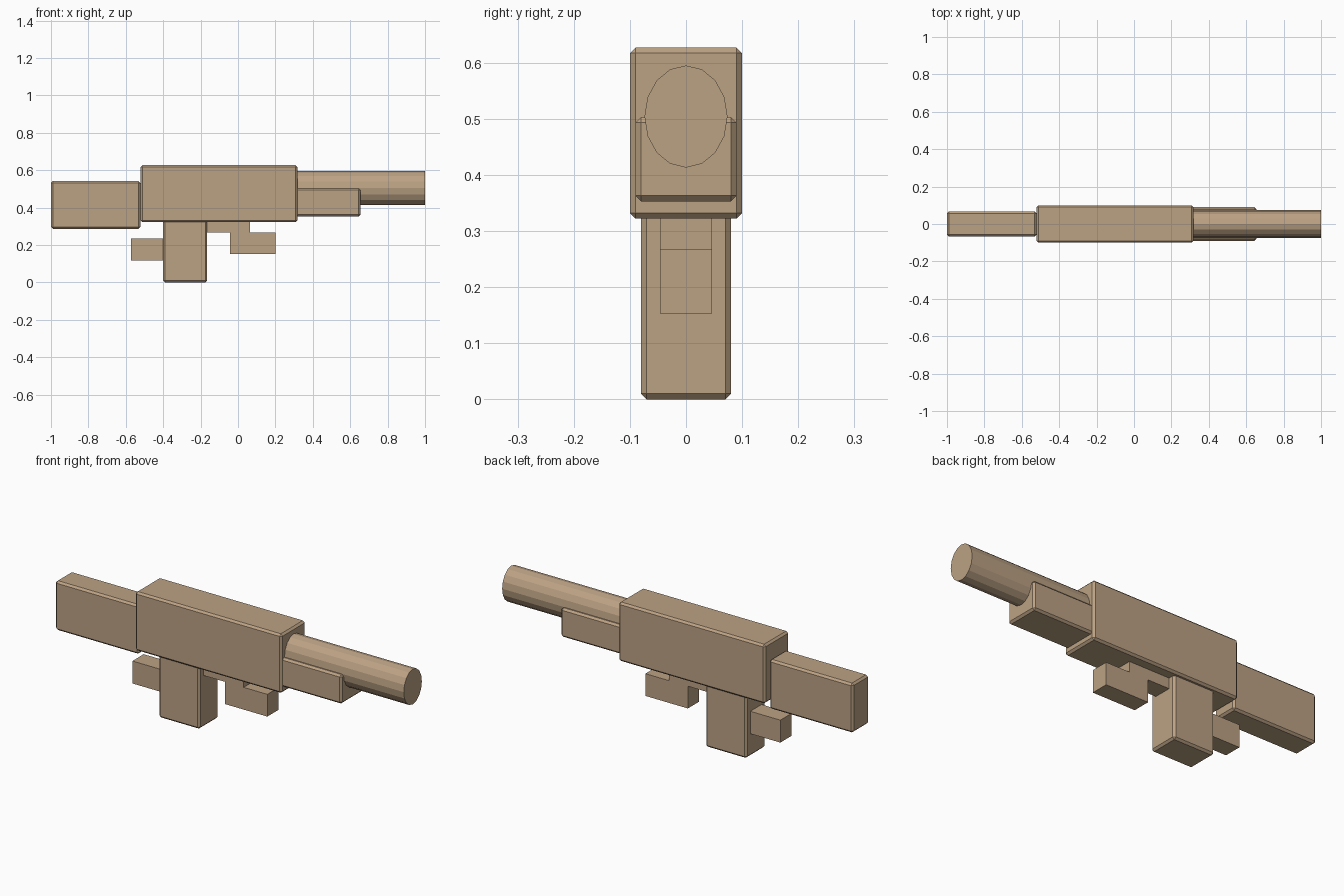
import bpy
import bmesh
import math
from mathutils import Matrix

if "Cube" in bpy.data.objects:
    bpy.data.objects.remove(bpy.data.objects["Cube"])

tan = bpy.data.materials.new("tan")
tan.diffuse_color = (0.50, 0.36, 0.23, 1)
tan.use_nodes = True
tan.node_tree.nodes["Principled BSDF"].inputs["Base Color"].default_value = tan.diffuse_color


def finish(name, bm):
    mesh = bpy.data.meshes.new(name)
    bm.to_mesh(mesh)
    bm.free()
    mesh.materials.append(tan)
    obj = bpy.data.objects.new(name, mesh)
    bpy.context.collection.objects.link(obj)
    return obj


def block(name, x0, x1, half_y, z0, z1, bevel=0.0):
    """Box spanning x0..x1 and z0..z1, with an optional chamfer."""
    bm = bmesh.new()
    size = Matrix.Diagonal((x1 - x0, 2 * half_y, z1 - z0, 1))
    place = Matrix.Translation(((x0 + x1) / 2, 0, (z0 + z1) / 2))
    bmesh.ops.create_cube(bm, size=1, matrix=place @ size)
    obj = finish(name, bm)
    if bevel:
        mod = obj.modifiers.new("chamfer", 'BEVEL')
        mod.width = bevel
        mod.segments = 1
    return obj


# Chamfered main blocks
block("stock", -1.0, -0.522, 0.067, 0.287, 0.542, 0.01)
block("body", -0.52, 0.318, 0.10, 0.322, 0.627, 0.01)
block("fore_guard", 0.29, 0.655, 0.09, 0.353, 0.503, 0.01)
block("grip", -0.40, -0.165, 0.08, 0.0, 0.345, 0.01)

# Plain square blocks below the body
block("rear_block", -0.572, -0.38, 0.046, 0.118, 0.234)
block("upper_step", -0.18, 0.065, 0.046, 0.268, 0.34)
block("lower_step", -0.043, 0.20, 0.046, 0.153, 0.268)

# Oval barrel along x
bm = bmesh.new()
place = (Matrix.Translation((0.645, 0, 0.504))
         @ Matrix.Diagonal((1, 0.074, 0.091, 1))
         @ Matrix.Rotation(math.pi / 2, 4, 'Y'))
bmesh.ops.create_cone(bm, cap_ends=True, segments=16, radius1=1, radius2=1,
                      depth=0.71, matrix=place)
finish("barrel", bm)
